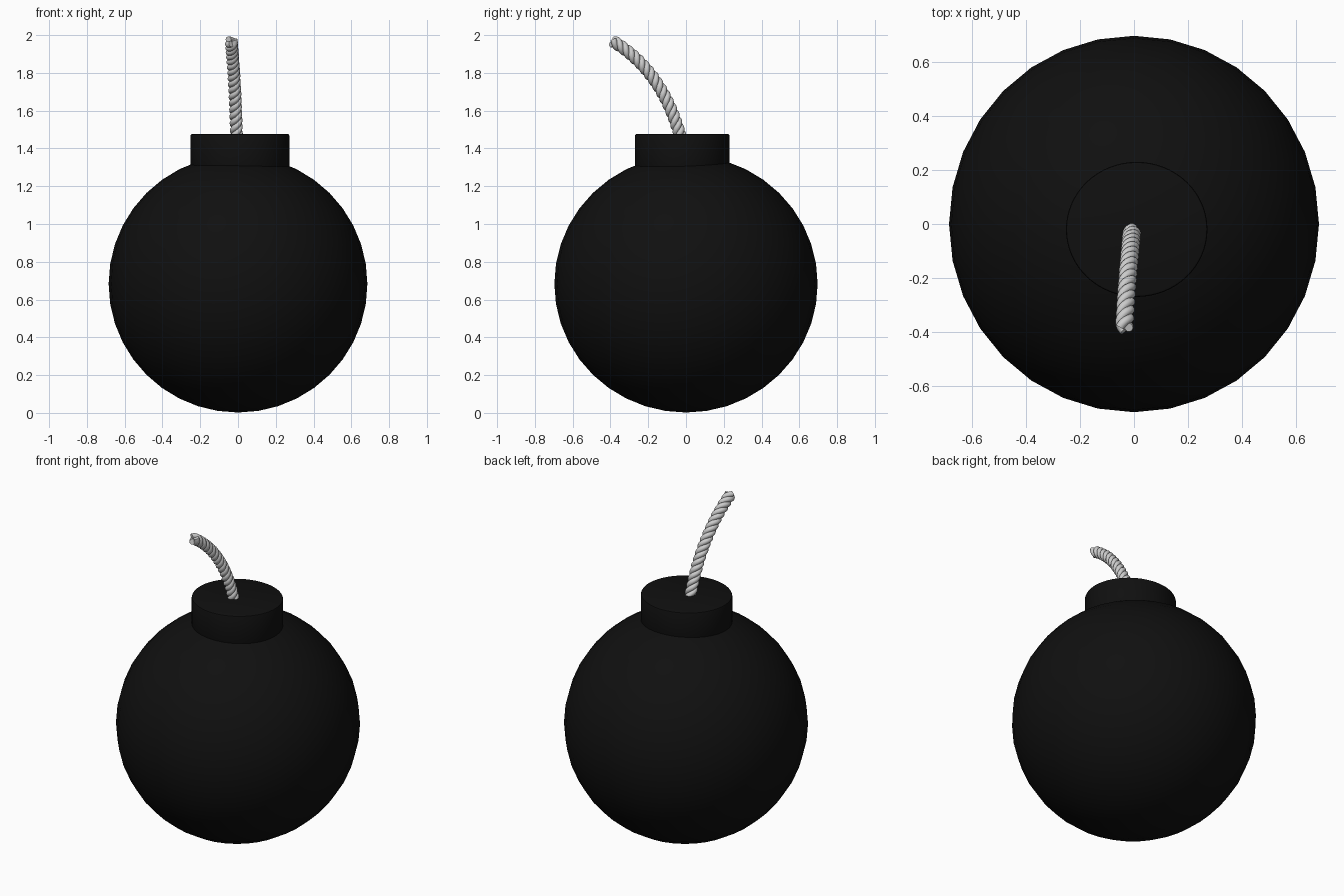
import bpy, math
from mathutils import Vector
from mathutils.geometry import interpolate_bezier

if "Cube" in bpy.data.objects:
    bpy.data.objects.remove(bpy.data.objects["Cube"])

black = bpy.data.materials.new("black_iron")
black.diffuse_color = (0.005, 0.005, 0.005, 1)
black.use_nodes = True
black.node_tree.nodes["Principled BSDF"].inputs["Base Color"].default_value = black.diffuse_color


def smooth(obj, angle=35):
    bpy.ops.object.select_all(action='DESELECT')
    obj.select_set(True)
    bpy.context.view_layer.objects.active = obj
    bpy.ops.object.shade_smooth_by_angle(angle=math.radians(angle))


# Round body
bpy.ops.mesh.primitive_uv_sphere_add(segments=32, ring_count=20, radius=1, location=(0, 0, 0.683))
body = bpy.context.object
body.name = "body"
body.scale = (0.685, 0.697, 0.681)
bpy.ops.object.transform_apply(location=False, rotation=False, scale=True)
body.data.materials.append(black)
smooth(body)

# Short neck with a slightly softened rim
bpy.ops.mesh.primitive_cylinder_add(vertices=64, radius=1, depth=0.19, location=(0.01, -0.02, 1.381))
neck = bpy.context.object
neck.name = "neck"
neck.scale = (0.262, 0.25, 1)
bpy.ops.object.transform_apply(location=False, rotation=False, scale=True)
neck.data.materials.append(black)
bevel = neck.modifiers.new("rim", 'BEVEL')
bevel.width = 0.008
bevel.segments = 2
bpy.ops.object.modifier_apply(modifier="rim")
smooth(neck)

# Fuse centre line
path = interpolate_bezier(Vector((-0.008, -0.024, 1.44)), Vector((-0.012, -0.08, 1.66)),
                          Vector((-0.025, -0.19, 1.85)), Vector((-0.036, -0.387, 1.968)), 181)
lengths = [0.0]
for a, b in zip(path, path[1:]):
    lengths.append(lengths[-1] + (b - a).length)

# Three strands twisted around the centre line
STRANDS, PITCH, OFFSET, RADIUS = 3, 0.115, 0.018, 0.0165
for k in range(STRANDS):
    curve = bpy.data.curves.new(f"fuse_strand_{k + 1}", 'CURVE')
    curve.dimensions = '3D'
    curve.bevel_depth = RADIUS
    curve.bevel_resolution = 3
    curve.use_fill_caps = True
    spline = curve.splines.new('POLY')
    spline.points.add(len(path) - 1)
    for i, p in enumerate(path):
        t = (path[min(i + 1, len(path) - 1)] - path[max(i - 1, 0)]).normalized()
        side = Vector((0, 1, 0)).cross(t).normalized()
        up = t.cross(side)
        ang = 2 * math.pi * (lengths[i] / PITCH + k / STRANDS)
        q = p + OFFSET * (math.cos(ang) * side + math.sin(ang) * up)
        spline.points[i].co = (*q, 1)
    strand = bpy.data.objects.new(f"fuse_strand_{k + 1}", curve)
    bpy.context.collection.objects.link(strand)
    bpy.ops.object.select_all(action='DESELECT')
    strand.select_set(True)
    bpy.context.view_layer.objects.active = strand
    bpy.ops.object.convert(target='MESH')
    smooth(bpy.context.object, 50)
